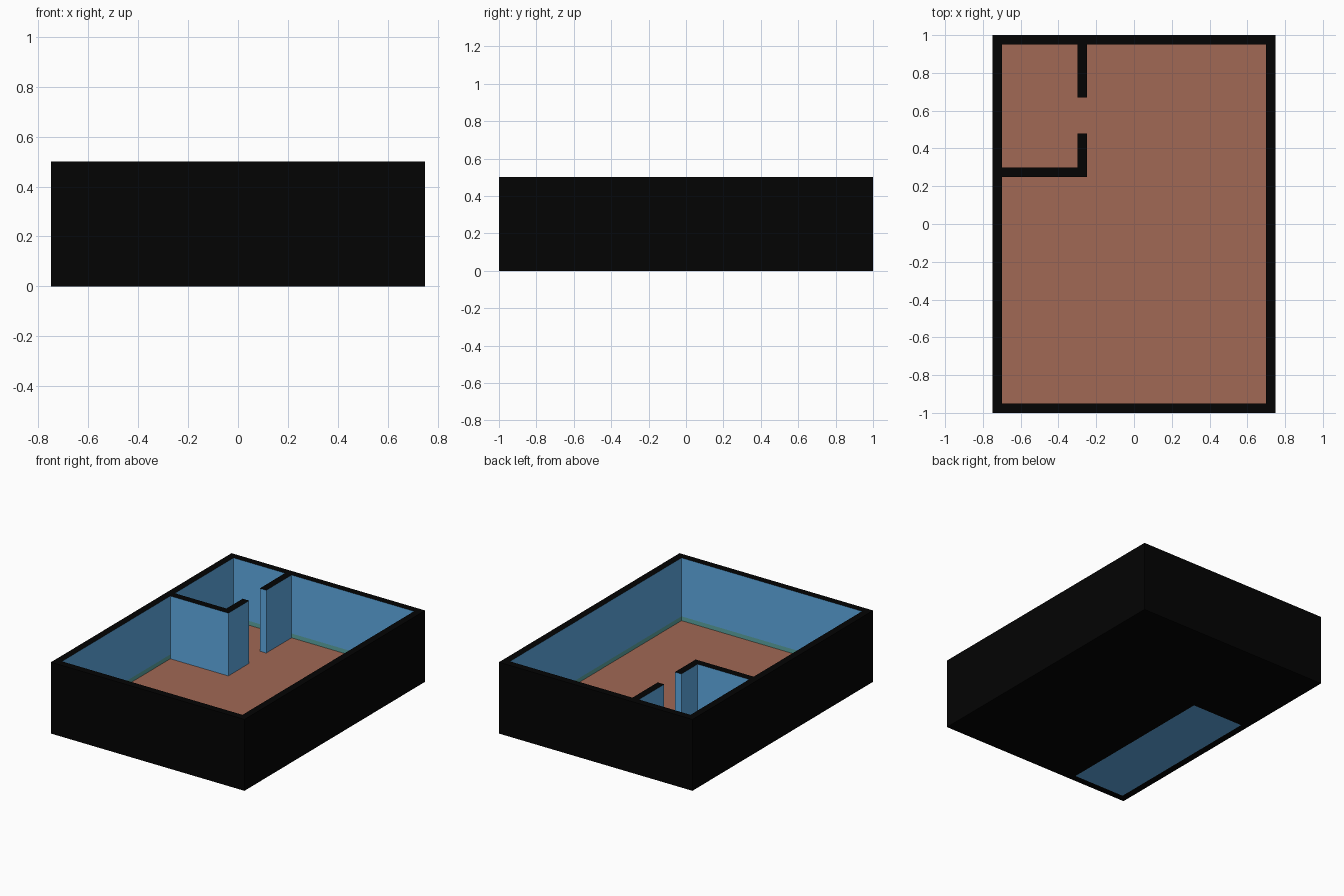
import bpy, bmesh

if "Cube" in bpy.data.objects:
    bpy.data.objects.remove(bpy.data.objects["Cube"])

W, D, H, T = 0.75, 1.0, 0.5, 0.05      # half width, half depth, height, wall thickness
FLOOR, SKIRT = 0.06, 0.09


def material(name, rgb):
    m = bpy.data.materials.new(name)
    m.diffuse_color = (*rgb, 1)
    m.use_nodes = True
    m.node_tree.nodes["Principled BSDF"].inputs["Base Color"].default_value = m.diffuse_color
    return m


MATS = [material("black", (0.001, 0.001, 0.001)),
        material("wall_blue", (0.115, 0.41, 0.78)),
        material("floor_brown", (0.355, 0.14, 0.09)),
        material("skirting_teal", (0.11, 0.38, 0.36))]
BLACK, BLUE, BROWN, TEAL = range(4)


def finish(bm, name, rule):
    """Colour every face by a rule and make the object."""
    bmesh.ops.recalc_face_normals(bm, faces=bm.faces[:])
    for f in bm.faces:
        f.material_index = rule(f.calc_center_median(), f.normal)
    me = bpy.data.meshes.new(name)
    bm.to_mesh(me)
    bm.free()
    for m in MATS:
        me.materials.append(m)
    bpy.context.collection.objects.link(bpy.data.objects.new(name, me))


def extrude(bm, face, dz):
    """Extrude a face vertically and return the new end face."""
    ret = bmesh.ops.extrude_face_region(bm, geom=[face], use_keep_orig=True)["geom"]
    bmesh.ops.translate(bm, vec=(0, 0, dz),
                        verts=[g for g in ret if isinstance(g, bmesh.types.BMVert)])
    return next(g for g in ret if isinstance(g, bmesh.types.BMFace))


# Outer shell: a box hollowed from above, with floor and skirting band
bm = bmesh.new()
bmesh.ops.create_cube(bm, size=1)
for v in bm.verts:
    v.co = (v.co.x * 2 * W, v.co.y * 2 * D, (v.co.z + 0.5) * H)
bm.normal_update()
top = max(bm.faces, key=lambda f: f.calc_center_median().z)
bmesh.ops.inset_region(bm, faces=[top], thickness=T, use_even_offset=True)
for dz in (SKIRT - H, FLOOR - SKIRT):
    lower = extrude(bm, top, dz)
    bm.faces.remove(top)
    top = lower

# Cut the blue panel into the underside
for co, no in (((-0.7, 0, 0), (1, 0, 0)), ((-0.3, 0, 0), (1, 0, 0)),
               ((0, -0.95, 0), (0, 1, 0)), ((0, 0.25, 0), (0, 1, 0))):
    faces = [f for f in bm.faces if all(abs(v.co.z) < 1e-5 for v in f.verts)]
    geom = faces + list({e for f in faces for e in f.edges}) + \
        list({v for f in faces for v in f.verts})
    bmesh.ops.bisect_plane(bm, geom=geom, plane_co=co, plane_no=no)


def shell_rule(c, n):
    if c.z < 0.001:
        return BLUE if -0.7 < c.x < -0.3 and -0.95 < c.y < 0.25 else BLACK
    inside = abs(c.x) < W - T / 2 and abs(c.y) < D - T / 2
    if c.z > H - 0.01 or not inside:
        return BLACK
    if abs(n.z) > 0.5:
        return BROWN
    return TEAL if c.z < SKIRT else BLUE


# The rim ring and the outer sides stay black, the inner sides take the wall colours
finish(bm, "outer_walls_and_floor", shell_rule)

# Partition walls of the small room, with a door gap between them
X0, X1 = -0.30, -0.25
PLANS = {
    "corner_partition": [(-W + T, 0.25), (X1, 0.25), (X1, 0.48), (X0, 0.48),
                         (X0, 0.30), (-W + T, 0.30)],
    "back_partition": [(X0, 0.67), (X1, 0.67), (X1, D - T), (X0, D - T)],
}
for name, plan in PLANS.items():
    bm = bmesh.new()
    base = bm.faces.new([bm.verts.new((x, y, FLOOR)) for x, y in plan])
    extrude(bm, base, H - FLOOR)
    finish(bm, name, lambda c, n: BLACK if n.z > 0.5 else BLUE)
